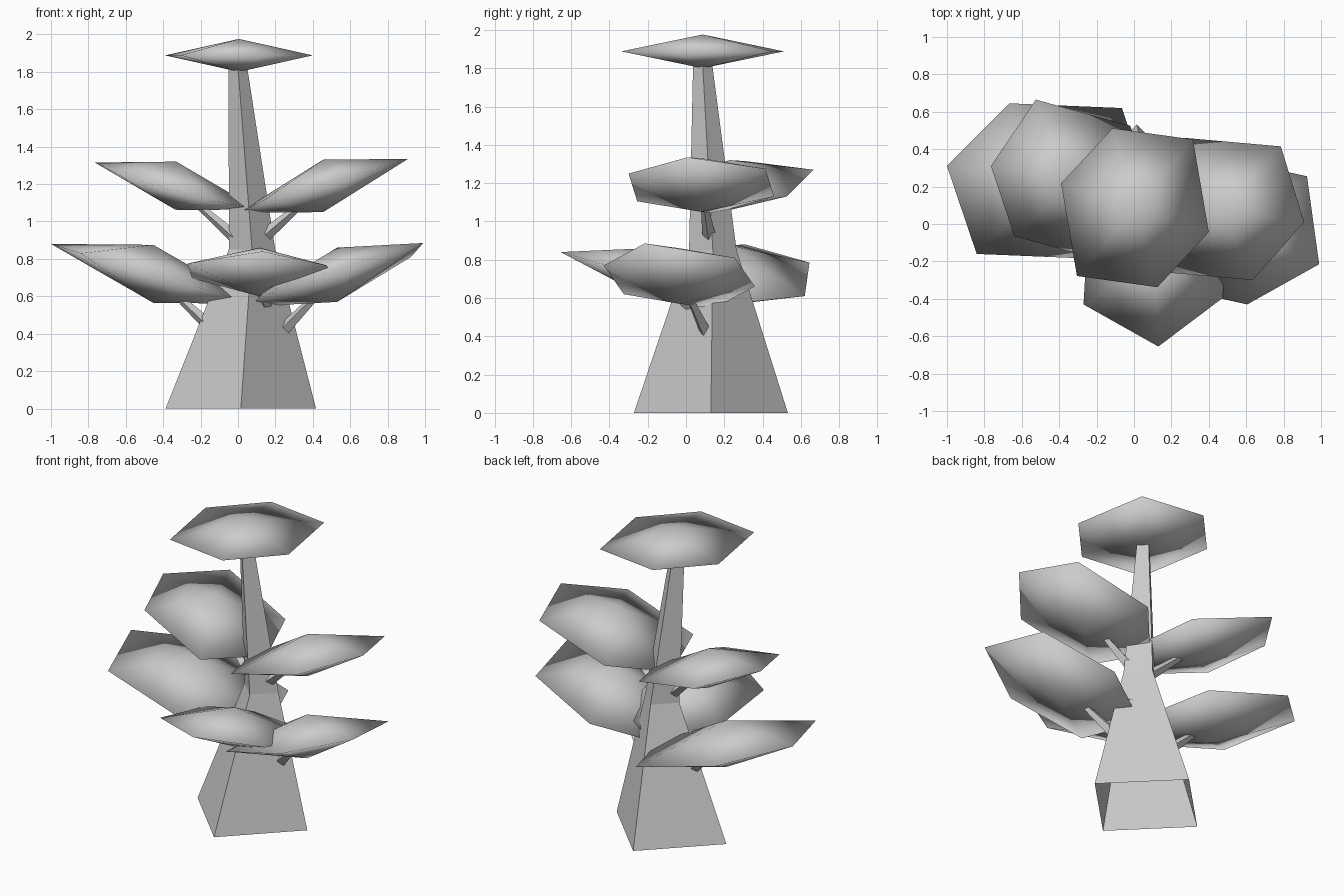
import bpy, bmesh
from mathutils import Vector

if "Cube" in bpy.data.objects:
    bpy.data.objects.remove(bpy.data.objects["Cube"])


def finish(name, bm, smooth=False):
    bmesh.ops.recalc_face_normals(bm, faces=bm.faces)
    me = bpy.data.meshes.new(name)
    bm.to_mesh(me)
    bm.free()
    for p in me.polygons:
        p.use_smooth = smooth
    ob = bpy.data.objects.new(name, me)
    bpy.context.scene.collection.objects.link(ob)
    return ob


def bridge(bm, a, b):
    n = len(a)
    for i in range(n):
        j = (i + 1) % n
        bm.faces.new((a[i], a[j], b[j], b[i]))


# Trunk: open four-sided tube with diamond section, (x, y, z, radius)
bm = bmesh.new()
rings = []
for x, y, z, r in [(0.015, 0.13, 0, 0.402), (0.075, 0.14, 0.85, 0.124),
                   (0.0, 0.087, 1.82, 0.05)]:
    rings.append([bm.verts.new((x + dx * r, y + dy * r, z))
                  for dx, dy in ((1, 0), (0, 1), (-1, 0), (0, -1))])
for a, b in zip(rings, rings[1:]):
    bridge(bm, a, b)
finish("trunk", bm)


# Foliage: tilted six-sided lens, half the rim given, other half mirrored
def foliage(name, centre, half_rim, height, lean=0.0):
    c = Vector(centre)
    rel = [Vector(v) for v in half_rim]
    rel += [-v for v in rel]
    bm = bmesh.new()
    rim = [bm.verts.new(c + v) for v in rel]
    tip = Vector((lean, 0, height))
    for apex in (bm.verts.new(c + tip), bm.verts.new(c - tip)):
        for i in range(6):
            bm.faces.new((rim[i], rim[(i + 1) % 6], apex))
    finish(name, bm, True)


# Branch: thin tapered four-sided spike
def branch(name, start, end, r0=0.035, r1=0.008):
    s, e = Vector(start), Vector(end)
    q = (e - s).to_track_quat('Z', 'Y')
    bm = bmesh.new()
    rs = []
    for p, r in ((s, r0), (e, r1)):
        rs.append([bm.verts.new(p + q @ Vector((dx * r, dy * r, 0)))
                   for dx, dy in ((1, 0), (0, 1), (-1, 0), (0, -1))])
    bridge(bm, *rs)
    for ring in rs:
        bm.faces.new(ring)
    finish(name, bm)


foliage("top_foliage", (0.005, 0.087, 1.888),
        [(0.395, -0.13, 0), (0.31, 0.365, 0), (-0.12, 0.425, 0)], 0.088)

# Side foliage with its supporting branch
parts = [
    ("lower_right", (0.53, -0.035, 0.715),
     [(0.46, -0.18, 0.17), (0.395, 0.29, 0.095), (-0.075, 0.395, -0.055)],
     0.145, (0.25, 0.10, 0.43)),
    ("lower_left", (-0.453, 0.23, 0.72),
     [(-0.547, 0.08, 0.16), (-0.212, 0.415, 0.065), (0.388, 0.39, -0.11)],
     0.155, (-0.14, 0.14, 0.43)),
    ("upper_right", (0.455, 0.08, 1.19),
     [(0.455, -0.07, 0.145), (0.33, 0.335, 0.085), (-0.18, 0.38, -0.06)],
     0.14, (0.15, 0.12, 0.93)),
    ("upper_left", (-0.33, 0.23, 1.19),
     [(-0.435, 0.08, 0.125), (-0.195, 0.435, 0.08), (0.31, 0.295, -0.06)],
     0.13, (0.0, 0.14, 0.90)),
    ("front", (0.115, -0.2, 0.73),
     [(0.015, -0.455, 0.11), (0.36, -0.195, 0.035), (0.385, 0.23, -0.045)],
     0.13, (0.145, 0.04, 0.55)),
]
for name, c, rim, h, start in parts:
    foliage(name + "_foliage", c, rim, h)
    branch(name + "_branch", start, c)
